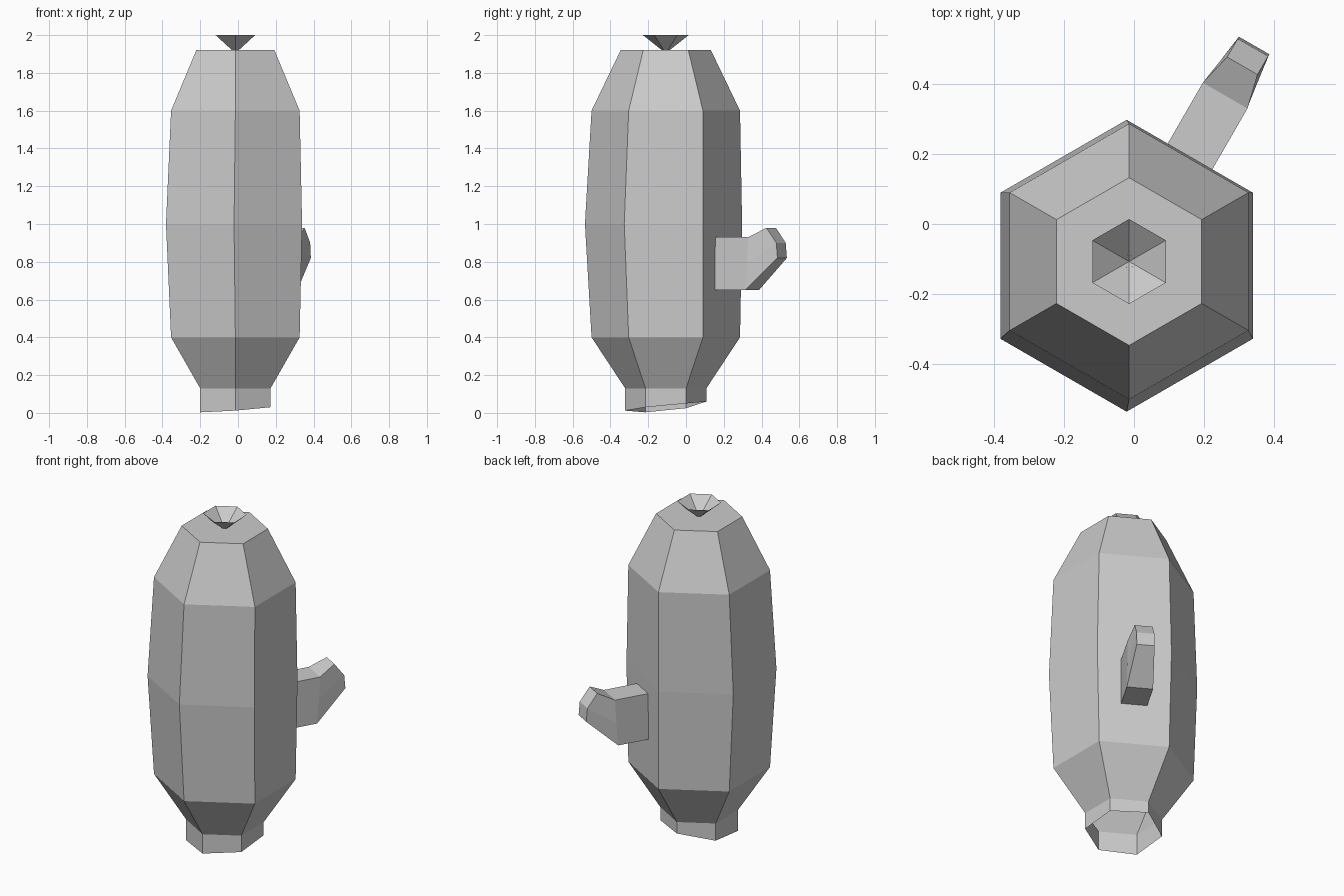
import bpy, bmesh
from math import sin, cos, pi
from mathutils import Vector

if "Cube" in bpy.data.objects:
    bpy.data.objects.remove(bpy.data.objects["Cube"])


def hexagon(cx, cy, r, z):
    """Six points, corners on the y axis; z may be one value or six."""
    zs = z if isinstance(z, list) else [z] * 6
    return [Vector((cx + r * cos(pi / 6 + i * pi / 3),
                    cy + r * sin(pi / 6 + i * pi / 3), zs[i])) for i in range(6)]


def loft(name, rings, cap_end=None, apex=None):
    """Skin a list of closed rings with flat quads."""
    bm = bmesh.new()
    rows = [[bm.verts.new(p) for p in ring] for ring in rings]
    n = len(rows[0])
    for a, b in zip(rows, rows[1:]):
        for i in range(n):
            j = (i + 1) % n
            bm.faces.new((a[i], a[j], b[j], b[i]))
    if apex:
        tip = bm.verts.new(apex)
        for i in range(n):
            bm.faces.new((rows[-1][i], rows[-1][(i + 1) % n], tip))
    for quad in cap_end or []:
        bm.faces.new([rows[-1][i] for i in quad])
    bmesh.ops.recalc_face_normals(bm, faces=bm.faces)
    me = bpy.data.meshes.new(name)
    bm.to_mesh(me)
    bm.free()
    ob = bpy.data.objects.new(name, me)
    bpy.context.collection.objects.link(ob)
    return ob


# Trunk: open, slanted foot, bulging hexagonal body, flat shoulder with a small hole
CX, CY = -0.014, -0.107
foot = [0.05, 0.06, 0.025, 0.003, 0.012, 0.03]
loft("trunk", [
    hexagon(CX, CY, 0.215, foot),
    hexagon(CX, CY, 0.215, 0.13),
    hexagon(CX, CY, 0.393, 0.40),
    hexagon(-0.021, -0.119, 0.416, 1.00),
    hexagon(CX, CY, 0.393, 1.60),
    hexagon(CX, CY, 0.239, 1.92),
    hexagon(CX, CY, 0.02, 1.92),
])

# Open funnel on top, its point sunk through the shoulder
loft("top_funnel", [hexagon(CX, CY, 0.121, 2.0)], apex=(CX, CY, 1.904))

# Branch: u runs out from the trunk side, v runs across it
U, V = Vector((0.5, 0.866, 0)), Vector((0.866, -0.5, 0))


def branch_ring(profile, width):
    pts = [U * u + V * (0.042 + width / 2) + Vector((0, 0, z)) for u, z in profile]
    pts += [U * u + V * (0.042 - width / 2) + Vector((0, 0, z)) for u, z in reversed(profile)]
    return pts


loft("branch", [
    branch_ring([(0.243, 0.65), (0.243, 0.79), (0.243, 0.93)], 0.147),
    branch_ring([(0.428, 0.65), (0.44, 0.79), (0.447, 0.93)], 0.147),
    branch_ring([(0.612, 0.82), (0.605, 0.90), (0.545, 0.98)], 0.10),
], cap_end=[(0, 1, 4, 5), (1, 2, 3, 4)])
